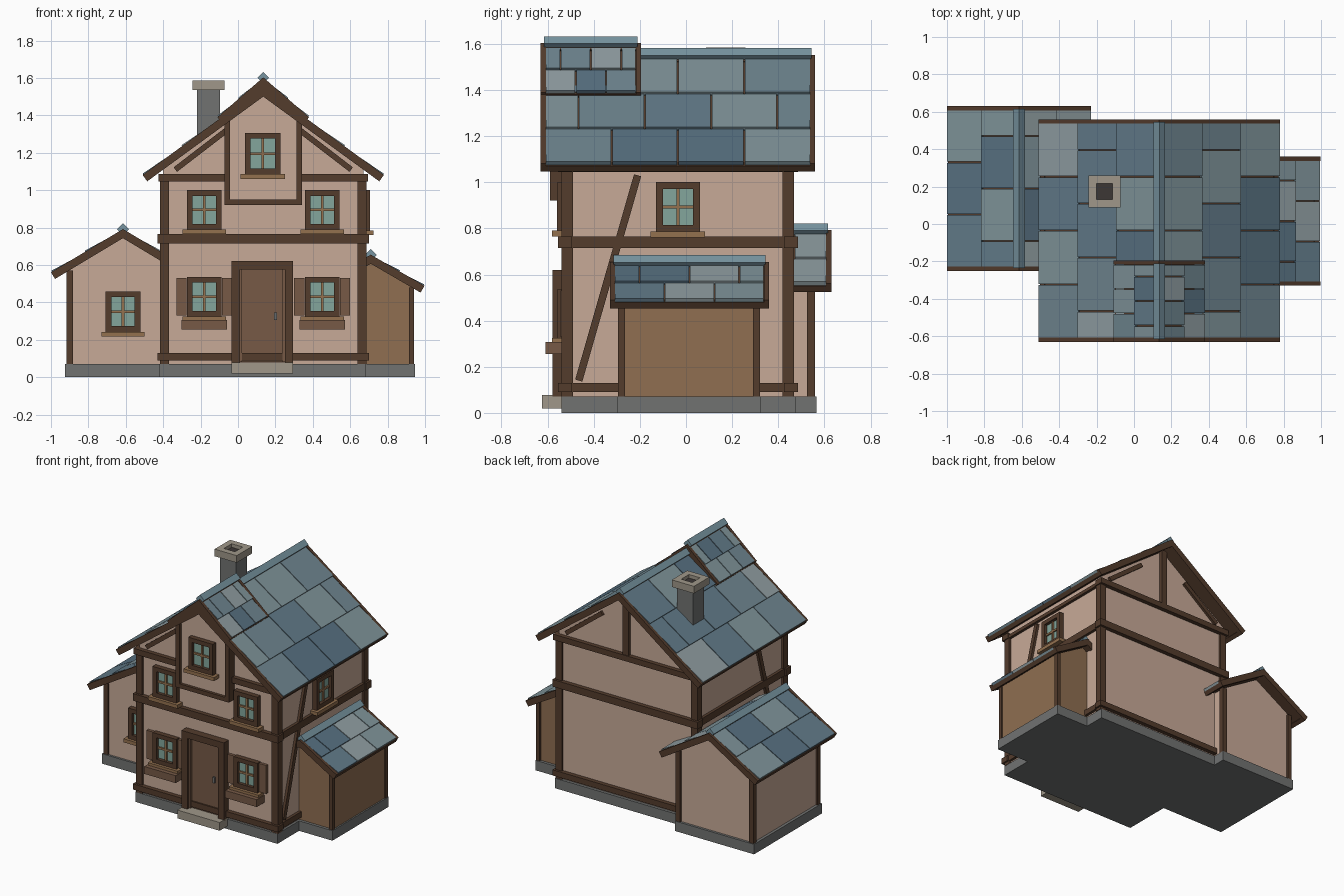
import bpy, bmesh, random
from math import atan, cos, sin, radians
from mathutils import Matrix, Vector

if "Cube" in bpy.data.objects:
    bpy.data.objects.remove(bpy.data.objects["Cube"])

random.seed(4)


def material(name, r, g, b):
    m = bpy.data.materials.new(name)
    m.diffuse_color = [(c / 255) ** 2.2 for c in (r, g, b)] + [1]
    m.use_nodes = True
    m.node_tree.nodes["Principled BSDF"].inputs["Base Color"].default_value = m.diffuse_color
    return m


PLASTER = material("plaster", 198, 168, 150)
TIMBER = material("timber", 84, 62, 48)
PLANK = material("plank", 142, 110, 82)
DOOR = material("door_wood", 118, 90, 72)
SILL = material("sill_wood", 146, 112, 80)
GLASS = material("glass", 130, 165, 155)
STONE = material("stone", 112, 114, 113)
PALE = material("pale_stone", 158, 150, 136)
DARK = material("dark", 62, 58, 56)
CAP = material("ridge_slate", 118, 146, 158)
SLATES = [material("slate_%d" % i, *c) for i, c in enumerate(
    [(98, 122, 136), (110, 132, 142), (126, 146, 152), (142, 156, 160), (88, 112, 128)])]


def prism(name, pts, y0, y1, mat, M=Matrix()):
    """Extrude an x-z profile from y0 to y1."""
    bm = bmesh.new()
    f = bm.faces.new([bm.verts.new((x, y0, z)) for x, z in pts])
    r = bmesh.ops.extrude_face_region(bm, geom=[f])
    bmesh.ops.translate(bm, vec=(0, y1 - y0, 0),
                        verts=[v for v in r["geom"] if isinstance(v, bmesh.types.BMVert)])
    bmesh.ops.transform(bm, matrix=M, verts=bm.verts)
    bmesh.ops.recalc_face_normals(bm, faces=bm.faces)
    me = bpy.data.meshes.new(name)
    bm.to_mesh(me)
    bm.free()
    me.materials.append(mat)
    o = bpy.data.objects.new(name, me)
    bpy.context.collection.objects.link(o)
    return o


def box(name, x0, x1, y0, y1, z0, z1, mat, M=Matrix()):
    return prism(name, [(x0, z0), (x1, z0), (x1, z1), (x0, z1)], y0, y1, mat, M)


def beam(name, a, b, w, y0, y1, mat, M=Matrix()):
    """Straight timber between two x-z points."""
    a, b = Vector(a), Vector(b)
    d = (b - a).normalized() * w / 2
    n = Vector((-d.y, d.x))
    prism(name, [a - n, b - n, b + n, a + n], y0, y1, mat, M)


def gable_body(name, cx, half, y0, y1, z0, apex, slope, mat):
    e = apex - slope * half
    prism(name, [(cx - half, z0), (cx + half, z0), (cx + half, e), (cx, apex), (cx - half, e)],
          y0, y1, mat)


def roof(name, cx, half, y0, y1, apex, slope, rows, cols):
    """Deck, bargeboards, eave boards, staggered slates and a ridge cap."""
    t = atan(slope)
    length = half / cos(t)
    for side in (-1, 1):
        def P(s, n):
            return (cx + side * (s * cos(t) + n * sin(t)), apex - s * sin(t) + n * cos(t))

        def slab(part, s0, s1, a, b, lo0, hi0, lo1, hi1, mat):
            prism(name + part, [P(s0, lo0), P(s1, lo1), P(s1, hi1), P(s0, hi0)], a, b, mat)
        slab("_deck", 0, length - .01, y0 + .01, y1 - .01, -.035, -.015, -.035, -.015, TIMBER)
        for a in (y0, y1 - .022):
            slab("_bargeboard", 0, length, a, a + .022, -.042, 0, -.042, 0, TIMBER)
        slab("_eave_board", length - .03, length, y0 + .01, y1 - .01, -.042, -.012, -.042, -.012, TIMBER)
        start, end = .025, length - .005
        step = (end - start) / rows
        ya, yb = y0 + .02, y1 - .02
        w = (yb - ya) / cols
        for r in range(rows):
            s1 = end - r * step
            cuts = [ya + (i - .5 * (r % 2)) * w for i in range(cols + 2)]
            for c0, c1 in zip(cuts, cuts[1:]):
                c0, c1 = max(c0, ya), min(c1, yb)
                if c1 - c0 > .01:
                    slab("_slate", s1 - step, s1, c0 + .003, c1 - .003, -.015, -.004,
                         -.012, .006, random.choice(SLATES))
    d = .032
    z = apex - .002
    prism(name + "_ridge_cap", [(cx - d, z), (cx, z - d), (cx + d, z), (cx, z + d)],
          y0 + .015, y1 - .015, CAP)


def window(name, M, w=.185, h=.21, planter=False):
    """Local frame: origin at the pane centre on the wall, outside is -y."""
    a, b, f = w / 2, h / 2, .03
    box(name + "_glass", -a + f, a - f, -.012, .01, -b + f, b - f, GLASS, M)
    for s in (-1, 1):
        box(name + "_jamb", s * a, s * (a - f), -.035, .01, -b, b, TIMBER, M)
        box(name + "_rail", -a + f, a - f, -.035, .01, s * b, s * (b - f), TIMBER, M)
    box(name + "_mullion", -.007, .007, -.022, 0, -b + f, b - f, SILL, M)
    box(name + "_crossbar", -a + f, a - f, -.022, 0, -.007, .007, SILL, M)
    box(name + "_sill", -a - .023, a + .023, -.055, .01, -b - .025, -b, SILL, M)
    if planter:
        box(name + "_planter", -a - .03, a + .03, -.085, .01, -b - .07, -b - .018, DOOR, M)
        for s in (-1, 1):
            box(name + "_shutter", s * (a + .002), s * (a + .057), -.02, .01, -b + .005, b - .005, DOOR, M)


def place(x, y, z, turn=0):
    return Matrix.Translation((x, y, z)) @ Matrix.Rotation(radians(turn), 4, 'Z')


# main house: stone base, walls, roof
X0, X1, Y0, Y1, CX = -.40, .67, -.525, .455, .135
box("main_base", -.42, .685, -.54, .475, 0, .07, STONE)
gable_body("main_walls", CX, .535, Y0, Y1, .07, 1.505, .73, PLASTER)
roof("main_roof", CX, .645, -.63, .56, 1.552, .73, 3, 4)

# timber frame: corner posts, ring beams, gable ties
for x in (X0 - .018, X1 - .032):
    for y in (Y0 - .014, Y1 - .036):
        box("corner_post", x, x + .05, y, y + .05, .07, 1.06, TIMBER)
for z0, z1 in ((.09, .13), (.715, .765), (1.045, 1.085)):
    e = .03 if z1 < 1 else .025
    for y in (Y0, Y1):
        box("cross_beam", X0 - e, X1 + e, y - .03, y + .03, z0, z1, TIMBER)
    for x in (X0, X1):
        box("side_beam", x - .02, x + .02, Y0 - .03, Y1 + .03, z0, min(z1, 1.07), TIMBER)
for s in (-1, 1):
    for y in (Y0, Y1):
        beam("gable_brace", (CX + s * .47, 1.11), (CX + s * .19, 1.325), .03, y - .018, y + .018, TIMBER)
box("king_post", CX - .022, CX + .022, Y1 - .02, Y1 + .025, 1.08, 1.5, TIMBER)
for x in (X0, X1):
    beam("side_brace", (-.465, .14), (-.21, 1.03), .032, -.018, .018, TIMBER, place(x, 0, 0, 90))

# front dormer bay
gable_body("dormer_walls", CX, .195, -.57, -.225, .93, 1.55, .85, PLASTER)
roof("dormer_roof", CX, .245, -.63, -.195, 1.603, .87, 2, 3)
for s in (-1, 1):
    box("dormer_post", CX + s * .177, CX + s * .207, -.59, -.5, .92, 1.4, TIMBER)
box("dormer_sill_beam", CX - .207, CX + .207, -.59, -.5, .92, .95, TIMBER)

# left wing
WX = -.615
box("wing_base", -.925, -.31, -.19, .565, 0, .07, STONE)
gable_body("wing_walls", WX, .29, -.175, .548, .07, .745, .6, PLASTER)
roof("wing_roof", WX, .385, -.25, .63, .792, .6, 2, 3)
for s in (-1, 1):
    for y in (-.185, .525):
        box("wing_post", WX + s * .303, WX + s * .268, y, y + .035, .045, .57, TIMBER)

# right shed
SX = .71
box("shed_base", .475, .945, -.3, .325, 0, .07, STONE)
gable_body("shed_walls", SX, .225, -.28, .305, .07, .61, .58, PLANK)
roof("shed_roof", SX, .287, -.33, .36, .655, .58, 2, 3)
for s in (-1, 1):
    for y in (-.295, .29):
        box("shed_post", SX + s * .232, SX + s * .205, y, y + .03, .04, .48, TIMBER)

# windows
for x in (CX - .315, CX + .315):
    window("upper_window", place(x, Y0, .895))
    window("lower_window", place(x, Y0, .43), planter=True)
window("dormer_window", place(CX - .003, -.57, 1.195), .19, .22)
window("side_window", place(X1, -.035, .893, 90), .19, .215)
window("wing_window", place(WX, -.175, .35), .185, .215)

# door
box("door", .01, .255, -.545, -.515, .08, .575, DOOR)
for s in (-1, 1):
    box("door_jamb", .13 + s * .165, .13 + s * .12, -.578, -.515, .07, .62, TIMBER)
    box("door_trim", .13 + s * .12, .13 + s * .108, -.56, -.515, .08, .575, DOOR)
box("door_lintel", .01, .25, -.578, -.515, .575, .62, TIMBER)
box("door_handle", .192, .208, -.56, -.54, .305, .345, STONE)
box("door_step", -.035, .295, -.625, -.53, .02, .078, PALE)

# chimney: shaft and four-sided rim with a dark flue
HX, HY = -.157, .173
box("chimney_shaft", HX - .062, HX + .062, HY - .062, HY + .062, 1.12, 1.54, STONE)
for s in (-1, 1):
    box("chimney_rim", HX + s * .086, HX + s * .043, HY - .086, HY + .086, 1.535, 1.585, PALE)
    box("chimney_rim", HX - .043, HX + .043, HY + s * .086, HY + s * .043, 1.535, 1.585, PALE)
box("chimney_flue", HX - .043, HX + .043, HY - .043, HY + .043, 1.535, 1.56, DARK)
